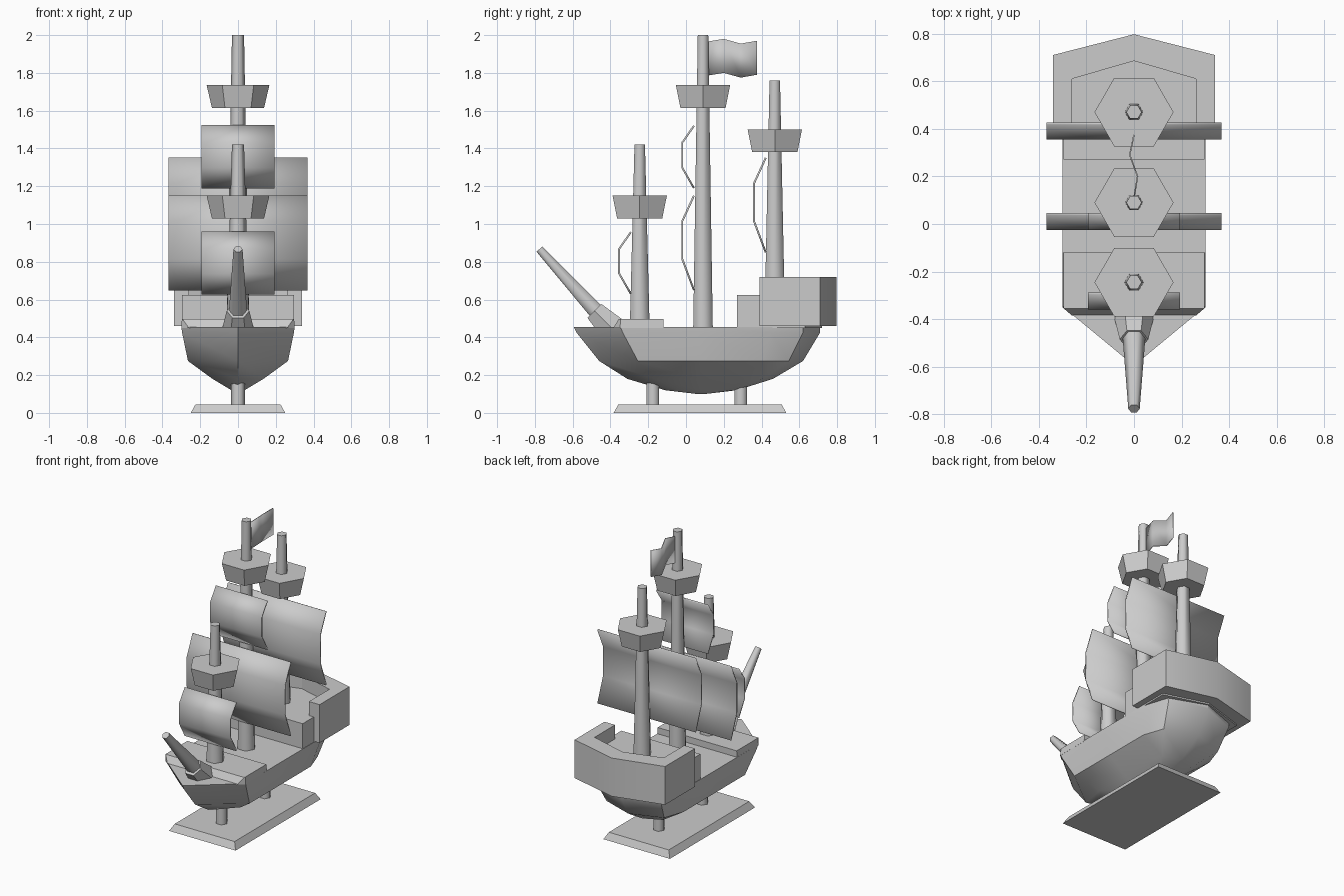
import bpy, bmesh, math
from mathutils import Vector

if "Cube" in bpy.data.objects:
    bpy.data.objects.remove(bpy.data.objects["Cube"])


def finish(name, bm, smooth=30):
    bmesh.ops.recalc_face_normals(bm, faces=bm.faces)
    me = bpy.data.meshes.new(name)
    bm.to_mesh(me)
    bm.free()
    ob = bpy.data.objects.new(name, me)
    bpy.context.collection.objects.link(ob)
    me.shade_smooth()
    me.set_sharp_from_angle(angle=math.radians(smooth))
    return ob


def loft(name, rings, smooth=30):
    """Closed solid through a stack of equal-sized rings."""
    bm = bmesh.new()
    vs = [[bm.verts.new(p) for p in r] for r in rings]
    n = len(rings[0])
    for a, b in zip(vs, vs[1:]):
        for i in range(n):
            j = (i + 1) % n
            bm.faces.new((a[i], a[j], b[j], b[i]))
    bm.faces.new(vs[0])
    bm.faces.new(vs[-1])
    return finish(name, bm, smooth)


def mirrored(half):
    """Half outline (x >= 0) completed across x = 0."""
    return half + [(-x, y) for x, y in reversed(half) if x > 1e-6]


def level(outline, z):
    return [(x, y, z) for x, y in outline]


def hexcone(name, p0, p1, r0, r1, smooth=30):
    p0, p1 = Vector(p0), Vector(p1)
    u = Vector((1, 0, 0))
    v = (p1 - p0).normalized().cross(u)
    ring = lambda p, r: [p + r * (math.cos(k * math.pi / 3) * u + math.sin(k * math.pi / 3) * v)
                         for k in range(6)]
    return loft(name, [ring(p0, r0), ring(p1, r1)], smooth)


def sheet(name, edge_a, edge_b, thick):
    """Thin cloth strip between two matching edges."""
    bm = bmesh.new()
    a = [bm.verts.new(p) for p in edge_a]
    b = [bm.verts.new(p) for p in edge_b]
    for i in range(len(a) - 1):
        bm.faces.new((a[i], a[i + 1], b[i + 1], b[i]))
    ob = finish(name, bm, 40)
    mod = ob.modifiers.new("thickness", 'SOLIDIFY')
    mod.thickness = thick
    mod.offset = 0
    return ob


# Hull: one plan outline scaled down through several levels to the keel
PLAN = [(0, 0), (1, .19), (1, .5), (1, .8), (.82, .93), (0, 1)]


def hull_ring(z, w, y0, y1):
    # full outline: bow tip, right side, stern tip, left side
    right = [(x * w, y0 + t * (y1 - y0), z) for x, t in PLAN]
    return right + [(-x, y, z) for x, y, z in reversed(right[1:-1])]


loft("hull", [hull_ring(*r) for r in [
    (.455, .30, -.595, .71), (.425, .296, -.58, .71), (.275, .265, -.46, .62),
    (.18, .135, -.31, .46), (.12, .035, -.11, .27), (.10, .004, .06, .10)]], 40)

# Raised foredeck, its front edge following the bow
loft("foredeck", [
    level([(-.26, -.385), (.26, -.385), (.30, -.35), (.30, -.12), (-.30, -.12), (-.30, -.35)], .45),
    level([(-.295, -.355), (.295, -.355), (.297, -.345), (.297, -.12), (-.297, -.12), (-.297, -.345)], .498)])

# Stern deck and the wall around it
floor = mirrored([(.297, .27), (.297, .63), (0, .72)])
loft("stern_deck", [level(floor, .45), level(floor, .625)])
outer = [(.34, .39), (.34, .71), (0, .797)]
inner = [(0, .685), (.26, .61), (.26, .39)]
bm = bmesh.new()
ox = outer + [(-.34, .71), (-.34, .39)]
ix = [(.26, .39), (.26, .61), (0, .685), (-.26, .61), (-.26, .39)]
grid = [[bm.verts.new((x, y, z)) for x, y, z in
         ((o[0], o[1], .46), (o[0], o[1], .72), (i[0], i[1], .72), (i[0], i[1], .46))]
        for o, i in zip(ox, ix)]
for a, b in zip(grid, grid[1:]):
    for k in range(4):
        bm.faces.new((a[k], a[(k + 1) % 4], b[(k + 1) % 4], b[k]))
bm.faces.new(grid[0])
bm.faces.new(grid[-1])
finish("stern_wall", bm)

# Masts with lookout baskets: y, foot z, top z, basket base z
for name, y, z0, z1, zb in [("fore", -.245, .47, 1.42, 1.03),
                            ("main", .09, .44, 2.0, 1.615),
                            ("rear", .47, .60, 1.76, 1.38)]:
    hexcone(name + "_mast", (0, y, z0), (0, y, z1), .06, .032, 65)
    hexcone(name + "_lookout", (0, y, zb), (0, y, zb + .12), .138, .166)

# Bowsprit and its socket
hexcone("bowsprit_socket", (0, -.385, .44), (0, -.485, .54), .085, .06)
hexcone("bowsprit", (0, -.45, .51), (0, -.776, .867), .05, .024, 65)

# Sails: bulging forward; half width, back y, bottom z, top z
for name, w, y, z0, z1 in [("fore_sail", .193, -.292, .63, .957),
                           ("main_lower_sail", .368, .042, .65, 1.15),
                           ("main_upper_sail", .193, .042, 1.19, 1.52),
                           ("rear_sail", .368, .422, .85, 1.35)]:
    h = z1 - z0
    prof = [(y, z0), (y - .062, z0 + .33 * h), (y - .062, z0 + .73 * h), (y, z1)]
    sheet(name, [(-w, *p) for p in prof], [(w, *p) for p in prof], .01)

# Waving flag
wave = [(0, .11, 1.965), (.015, .2, 1.98), (-.018, .29, 1.955), (0, .375, 1.97)]
sheet("flag", wave, [(x, y, z - .18) for x, y, z in wave], .006)

# Display stand
rect = lambda x, y0, y1: [(-x, y0), (x, y0), (x, y1), (-x, y1)]
loft("stand_base", [level(rect(.25, -.383, .53), 0), level(rect(.225, -.358, .507), .045)])
for name, y in (("front_post", -.175), ("rear_post", .29)):
    hexcone("stand_" + name, (0, y, .03), (0, y, .18), .038, .038, 65)
